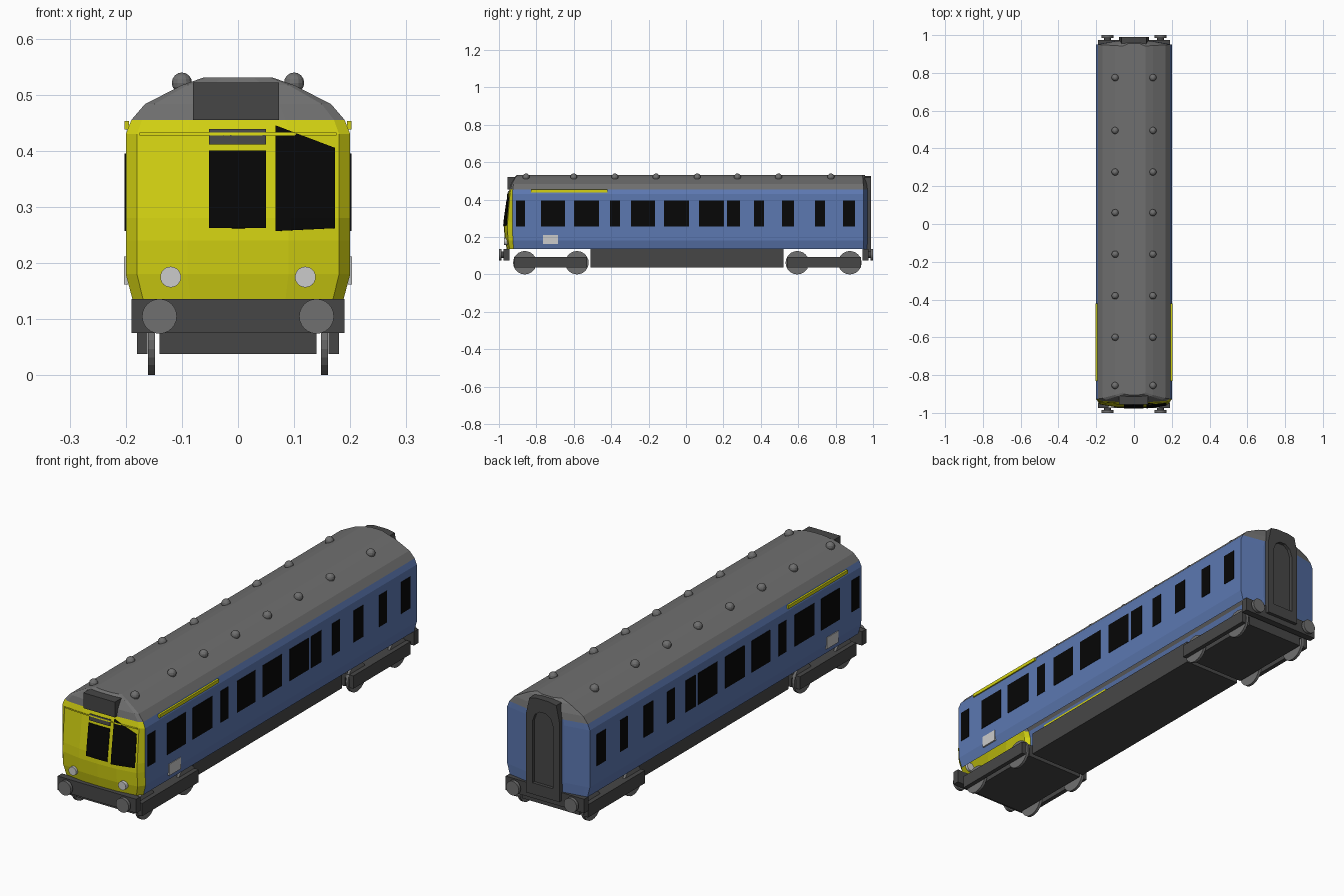
import bpy, bmesh, math
from mathutils import Matrix, Vector

if "Cube" in bpy.data.objects:
    bpy.data.objects.remove(bpy.data.objects["Cube"])


def material(name, rgb):
    m = bpy.data.materials.new(name)
    m.diffuse_color = (*rgb, 1)
    m.use_nodes = True
    m.node_tree.nodes["Principled BSDF"].inputs["Base Color"].default_value = m.diffuse_color
    return m


YELLOW = material("warning yellow", (0.66, 0.65, 0.006))
BLUE = material("body blue", (0.107, 0.188, 0.44))
ROOF = material("roof grey", (0.16, 0.16, 0.16))
DARK = material("dark grey", (0.062, 0.062, 0.062))
BLACK = material("window black", (0.002, 0.002, 0.002))
PALE = material("pale grey", (0.6, 0.6, 0.6))


def finish(name, bm, *mats):
    bmesh.ops.recalc_face_normals(bm, faces=bm.faces)
    me = bpy.data.meshes.new(name)
    bm.to_mesh(me)
    bm.free()
    for m in mats:
        me.materials.append(m)
    ob = bpy.data.objects.new(name, me)
    bpy.context.collection.objects.link(ob)
    return ob


def boxes(name, mat, items):
    bm = bmesh.new()
    for x0, x1, y0, y1, z0, z1 in items:
        mtx = Matrix.Translation(((x0 + x1) / 2, (y0 + y1) / 2, (z0 + z1) / 2)) @ \
            Matrix.Diagonal((abs(x1 - x0), y1 - y0, z1 - z0, 1))
        bmesh.ops.create_cube(bm, size=1, matrix=mtx)
    return finish(name, bm, mat)


def discs(name, mat, axis, items, sides=24):
    """Cylinders along x or y: (centre, radius, length)."""
    bm = bmesh.new()
    rot = Matrix.Rotation(math.pi / 2, 4, 'Y' if axis == 'x' else 'X')
    for c, r, l in items:
        bmesh.ops.create_cone(bm, cap_ends=True, segments=sides, radius1=r, radius2=r,
                              depth=l, matrix=Matrix.Translation(c) @ rot)
    return finish(name, bm, mat)


def interp(x, xs, ys):
    for i in range(len(xs) - 1):
        if x <= xs[i + 1]:
            t = max(0, (x - xs[i]) / (xs[i + 1] - xs[i]))
            return ys[i] + t * (ys[i + 1] - ys[i])
    return ys[-1]


# Body section rows: height, half width, front centre/edge y, rear centre/edge y
ROWS = [(0.135, 0.188, -0.958, -0.922, 0.968, 0.95),
        (0.18, 0.200, -0.968, -0.925, 0.970, 0.95),
        (0.24, 0.200, -0.973, -0.928, 0.970, 0.95),
        (0.28, 0.200, -0.971, -0.928, 0.970, 0.95),
        (0.43, 0.200, -0.950, -0.928, 0.970, 0.95),
        (0.455, 0.190, -0.943, -0.926, 0.970, 0.95),
        (0.483, 0.166, -0.936, -0.922, 0.966, 0.948),
        (0.517, 0.100, -0.918, -0.905, 0.960, 0.945),
        (0.531, 0.060, -0.905, -0.892, 0.956, 0.942)]
FR = [0, 0.45, 0.9, 1]
BULGE = {0: [1, 0.94, 0.6, 0], 1: [1, 1, 0.18, 0]}
ZS = [r[0] for r in ROWS]


def end_y(x, z, rear=0):
    col = [interp(z, ZS, [r[k] for r in ROWS]) for k in (1, 2 + 2 * rear, 3 + 2 * rear)]
    b = interp(min(1, abs(x) / col[0]), FR, BULGE[rear])
    return col[2] + (col[1] - col[2]) * b


# Body shell: two bulged end grids joined by side strips and a roof strip
bm = bmesh.new()
cols = [-f for f in FR[:0:-1]] + FR
grid = [[[bm.verts.new((f * r[1], end_y(f * r[1], r[0], e), r[0])) for f in cols]
         for r in ROWS] for e in (0, 1)]
for i in range(len(ROWS) - 1):
    roof = ROWS[i][0] >= 0.455
    for e in (0, 1):
        for j in range(len(cols) - 1):
            g = grid[e]
            f = bm.faces.new((g[i][j], g[i][j + 1], g[i + 1][j + 1], g[i + 1][j]))
            f.material_index = 2 if roof else (1 if e else 0)
    for j in (0, -1):
        f = bm.faces.new((grid[0][i][j], grid[1][i][j], grid[1][i + 1][j], grid[0][i + 1][j]))
        f.material_index = 2 if roof else 1
for j in range(len(cols) - 1):
    f = bm.faces.new((grid[0][-1][j], grid[0][-1][j + 1], grid[1][-1][j + 1], grid[1][-1][j]))
    f.material_index = 2
finish("body_shell", bm, YELLOW, BLUE, ROOF)

# Side windows, cantrail stripes and data panels on both sides
WIN = [(-0.91, -0.86), (-0.775, -0.647), (-0.6, -0.465), (-0.406, -0.353),
       (-0.294, -0.166), (-0.118, 0.016), (0.07, 0.203), (0.22, 0.29),
       (0.364, 0.417), (0.513, 0.578), (0.69, 0.743), (0.84, 0.904)]
S = (-1, 1)
boxes("side_windows", BLACK, [(s * 0.196, s * 0.202, a, b, 0.257, 0.395) for s in S for a, b in WIN])
boxes("side_stripes", YELLOW, [(s * 0.194, s * 0.2025, -0.83, -0.42, 0.438, 0.453) for s in S])
boxes("side_panels", PALE, [(s * 0.196, s * 0.203, -0.765, -0.685, 0.162, 0.212) for s in S])


# Plates that follow the curved front: corners bottom-left, bottom-right, top-right, top-left
def front_plate(name, mat, corners, n=8, lift=0.004):
    bm = bmesh.new()
    a, b, c, d = [Vector(p) for p in corners]
    pts = []
    for i in range(n + 1):
        for j in range(n + 1):
            p = a.lerp(b, j / n).lerp(d.lerp(c, j / n), i / n)
            pts.append(bm.verts.new((p.x, end_y(p.x, p.y) - lift, p.y)))
    w = n + 1
    for i in range(n):
        for j in range(n):
            k = i * w + j
            bm.faces.new((pts[k], pts[k + 1], pts[k + w + 1], pts[k + w]))
    ob = finish(name, bm, mat)
    mod = ob.modifiers.new("thickness", 'SOLIDIFY')
    mod.thickness, mod.offset = 0.003, 0
    return ob


front_plate("front_door_window", BLACK, [(-0.052, 0.262), (0.05, 0.262), (0.05, 0.4), (-0.052, 0.4)])
front_plate("driver_window", BLACK, [(0.067, 0.257), (0.173, 0.262), (0.173, 0.405), (0.067, 0.445)])
front_plate("front_panel", DARK, [(-0.052, 0.411), (0.05, 0.411), (0.05, 0.438), (-0.052, 0.438)])
front_plate("front_rib", YELLOW, [(-0.175, 0.427), (0.175, 0.427), (0.175, 0.432), (-0.175, 0.432)])

# Roof box above the cab, head lamps
boxes("roof_box", DARK, [(-0.08, 0.073, -0.955, -0.89, 0.455, 0.522)])
discs("head_lamps", PALE, 'y', [((s * 0.12, end_y(0.12, 0.175) + 0.001, 0.175), 0.0185, 0.03) for s in S])

# Roof vents
bm = bmesh.new()
for y in (0.775, 0.495, 0.275, 0.06, -0.16, -0.38, -0.6, -0.855):
    for s in S:
        bmesh.ops.create_uvsphere(bm, u_segments=14, v_segments=8, radius=0.0185,
                                  matrix=Matrix.Translation((s * 0.1, y, 0.521)))
finish("roof_vents", bm, ROOF)

# Rear gangway: chamfered frame with an arched recess
outer = [(-0.08, 0.1), (-0.08, 0.45), (-0.065, 0.518), (-0.03, 0.525)]
inner = [(-0.05, 0.15), (-0.05, 0.42), (-0.038, 0.452), (-0.015, 0.468)]
outer += [(-x, z) for x, z in reversed(outer)]
inner += [(-x, z) for x, z in reversed(inner)]
bm = bmesh.new()
rings = [[bm.verts.new((x, y, z)) for x, z in prof]
         for prof, y in ((outer, 0.95), (outer, 0.99), (inner, 0.99), (inner, 0.976))]
for a, b in zip(rings, rings[1:]):
    for i in range(len(a)):
        k = (i + 1) % len(a)
        bm.faces.new((a[i], a[k], b[k], b[i]))
bm.faces.new(rings[0])
bm.faces.new(rings[-1])
finish("rear_gangway", bm, DARK)

# Buffer beams and buffers at both ends
boxes("buffer_beams", DARK, [(-0.19, 0.19, min(e * 0.975, e * 0.945), max(e * 0.975, e * 0.945),
                              0.075, 0.136) for e in S])
discs("buffer_heads", ROOF, 'y', [((s * 0.14, e * 0.993, 0.105), 0.031, 0.014) for s in S for e in S])
discs("buffer_shafts", DARK, 'y', [((s * 0.14, e * 0.975, 0.105), 0.018, 0.03) for s in S for e in S], 16)

# Underframe and bogies
boxes("underframe", DARK, [(-0.14, 0.14, -0.51, 0.52, 0.038, 0.138)])
for name, y0, y1, axles in (("front", -0.92, -0.53, (-0.862, -0.583)),
                            ("rear", 0.54, 0.935, (0.595, 0.876))):
    parts = [(-0.14, 0.14, y0, y1, 0.038, 0.08), (-0.18, 0.18, y0, y1, 0.076, 0.094)]
    parts += [(s * 0.161, s * 0.18, y0, y1, 0.038, 0.08) for s in S]
    boxes(name + "_bogie", DARK, parts)
    discs(name + "_wheels", ROOF, 'x', [((s * 0.154, y, 0.0625), 0.0625, 0.012) for s in S for y in axles])
